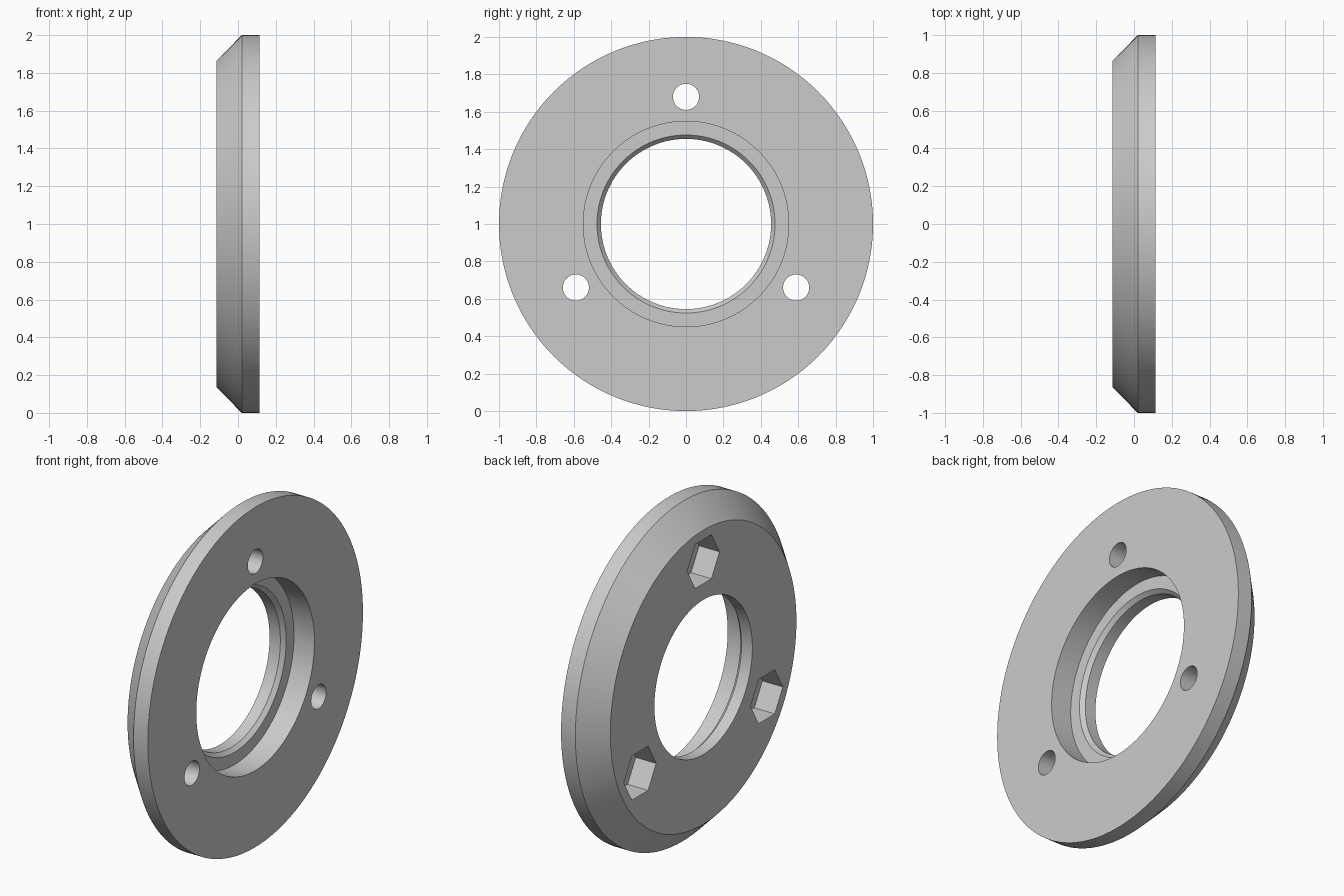
import bpy, bmesh, math
from mathutils import Matrix, Vector

cube = bpy.data.objects.get("Cube")
if cube:
    bpy.data.objects.remove(cube, do_unlink=True)

HALF = 0.113        # half thickness along x
STEP = 0.02         # x of the outer rim edge and of the nut pocket floors
CENTRE = Vector((0, 0, 1))

# Single grey material
grey = bpy.data.materials.new("plain_grey")
grey.use_nodes = True
colour = (0.6, 0.6, 0.6, 1)
grey.diffuse_color = colour
grey.node_tree.nodes["Principled BSDF"].inputs["Base Color"].default_value = colour


def lathe(name, profile, segments):
    """Revolve a closed (x, radius) profile around the x axis."""
    bm = bmesh.new()
    verts = [bm.verts.new((x, 0, r)) for x, r in profile]
    edges = [bm.edges.new((a, b)) for a, b in zip(verts, verts[1:] + verts[:1])]
    bmesh.ops.spin(bm, geom=verts + edges, cent=(0, 0, 0), axis=(1, 0, 0),
                   angle=math.tau, steps=segments, use_duplicate=False)
    bmesh.ops.remove_doubles(bm, verts=bm.verts[:], dist=1e-5)
    bmesh.ops.recalc_face_normals(bm, faces=bm.faces[:])
    bmesh.ops.translate(bm, verts=bm.verts[:], vec=CENTRE)
    mesh = bpy.data.meshes.new(name)
    bm.to_mesh(mesh)
    bm.free()
    obj = bpy.data.objects.new(name, mesh)
    bpy.context.collection.objects.link(obj)
    mesh.materials.append(grey)
    return obj


def cut_prism(target, sides, radius, x0, x1, place):
    """Cut a prism running along x out of the target."""
    bpy.ops.mesh.primitive_cylinder_add(vertices=sides, radius=radius, depth=x1 - x0)
    cutter = bpy.context.object
    cutter.name = "hole_cutter"
    cutter.hide_render = True
    cutter.data.transform(Matrix.Translation(place + Vector(((x0 + x1) / 2, 0, 0)))
                          @ Matrix.Rotation(math.pi / 2, 4, 'Y'))
    mod = target.modifiers.new("cut", 'BOOLEAN')
    mod.operation = 'DIFFERENCE'
    mod.solver = 'EXACT'
    mod.object = cutter
    bpy.context.view_layer.objects.active = target
    bpy.ops.object.modifier_apply(modifier=mod.name)
    bpy.data.objects.remove(cutter, do_unlink=True)


# Ring body: bevelled rim, stepped bore with a small chamfer
ring = lathe("flange_ring", [
    (-HALF, 0.455), (-HALF, 0.865), (STEP, 1.0), (HALF, 1.0),
    (HALF, 0.549), (-0.02, 0.549), (-0.02, 0.476), (-0.043, 0.455)], 128)

# Three bolt holes, each with a hexagonal nut pocket
for i in range(3):
    a = math.radians(90 + 120 * i)
    place = CENTRE + 0.68 * Vector((0, math.cos(a), math.sin(a)))
    cut_prism(ring, 6, 0.15, -0.2, STEP, place)
    cut_prism(ring, 32, 0.07, -0.05, 0.2, place)

# Smooth round walls, sharp edges
bpy.ops.object.select_all(action='DESELECT')
ring.select_set(True)
bpy.context.view_layer.objects.active = ring
bpy.ops.object.shade_smooth_by_angle(angle=math.radians(30))
